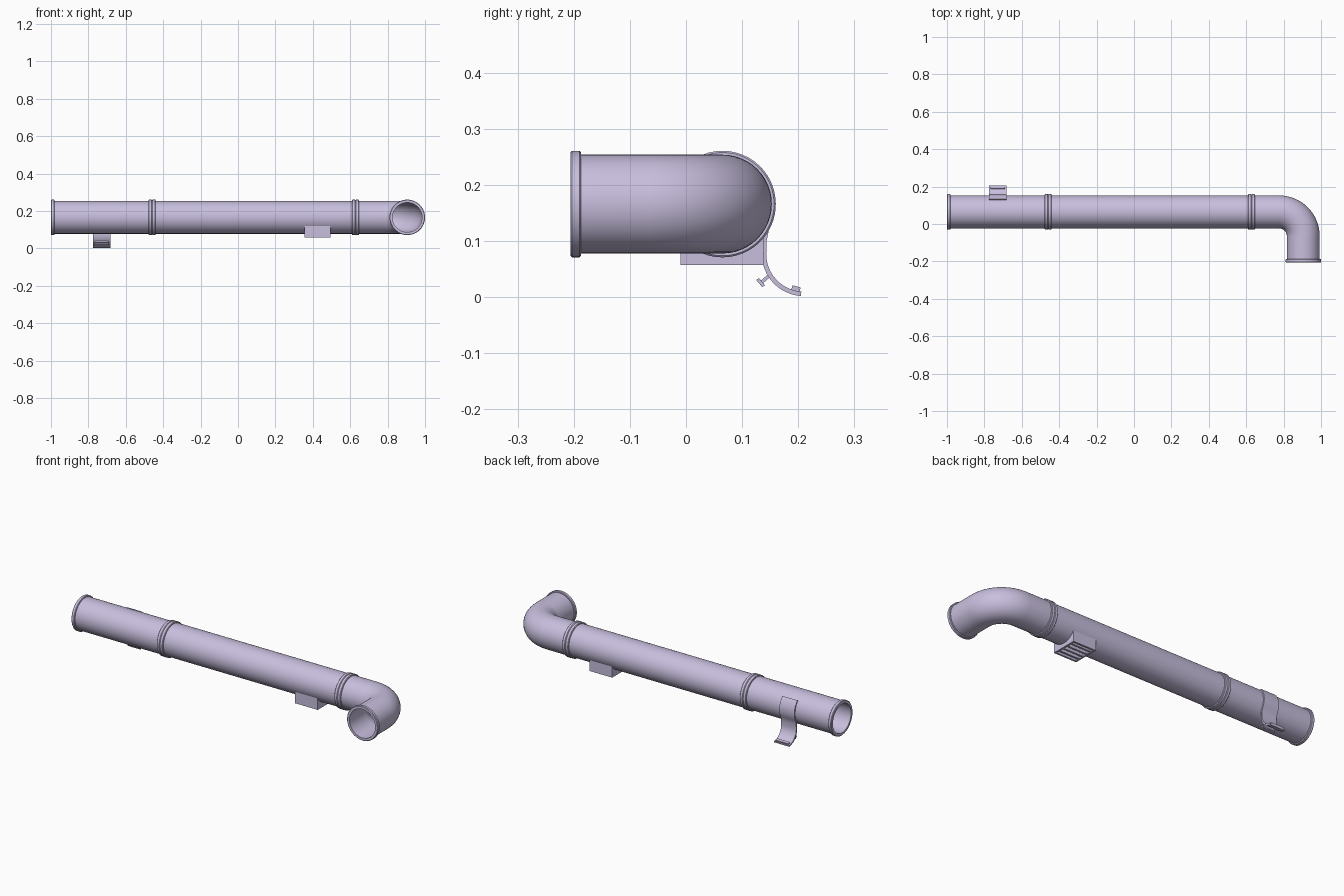
import bpy, bmesh, math
from mathutils import Vector, Matrix

cube = bpy.data.objects.get("Cube")
if cube:
    bpy.data.objects.remove(cube, do_unlink=True)

mat = bpy.data.materials.new("pale lavender")
mat.use_nodes = True
mat.diffuse_color = (0.58, 0.52, 0.73, 1)
mat.node_tree.nodes["Principled BSDF"].inputs["Base Color"].default_value = mat.diffuse_color

CY, CZ = 0.065, 0.166            # pipe axis
R, INNER, RIM = 0.088, 0.079, 0.095
BEND = 0.13                      # elbow centreline radius
ELBOW_X, OPEN_Y = 0.905, -0.206
STRAIGHT = ELBOW_X - BEND + 1
ARC = BEND * math.pi / 2
TOTAL = STRAIGHT + ARC + CY - BEND - OPEN_Y
SIDES = 48


def finish(name, bm, smooth=True):
    bmesh.ops.recalc_face_normals(bm, faces=bm.faces)
    mesh = bpy.data.meshes.new(name)
    bm.to_mesh(mesh)
    bm.free()
    mesh.materials.append(mat)
    ob = bpy.data.objects.new(name, mesh)
    bpy.context.collection.objects.link(ob)
    if smooth:
        bpy.ops.object.select_all(action='DESELECT')
        ob.select_set(True)
        bpy.context.view_layer.objects.active = ob
        bpy.ops.object.shade_smooth_by_angle(angle=math.radians(35))
    return ob


def axis_at(s):
    """Centre and turn angle at distance s along the pipe."""
    turn = min(max((s - STRAIGHT) / BEND, 0), math.pi / 2)
    x = -1 + min(s, STRAIGHT) + BEND * math.sin(turn)
    y = CY - BEND * (1 - math.cos(turn)) - max(s - STRAIGHT - ARC, 0)
    return Vector((x, y, CZ)), turn


def pipe(name, start, end):
    """Hollow pipe section with a rounded rim at both ends."""
    w, c = 0.019, 0.003
    lip = [(0, INNER), (0, RIM - c), (c, RIM), (w - c, RIM), (w, RIM - c), (w, R)]
    cuts = [STRAIGHT + ARC * i / 16 for i in range(17)]
    cuts = [s for s in cuts if start + w < s < end - w]
    rings = [(start + d, r) for d, r in lip]
    rings += [(s, R) for s in cuts]
    rings += [(end - d, r) for d, r in reversed(lip)]
    rings += [(s, INNER) for s in reversed(cuts)]
    bm = bmesh.new()
    loops = []
    for s, r in rings:
        centre, turn = axis_at(s)
        side = Vector((math.sin(turn), math.cos(turn), 0))
        loops.append([bm.verts.new(centre + side * r * math.cos(a) + Vector((0, 0, r * math.sin(a))))
                      for a in (2 * math.pi * k / SIDES for k in range(SIDES))])
    for a, b in zip(loops, loops[1:] + loops[:1]):
        for k in range(SIDES):
            n = (k + 1) % SIDES
            bm.faces.new((a[k], a[n], b[n], b[k]))
    finish(name, bm)


def box(bm, centre, size, tilt=0):
    m = Matrix.Translation(centre) @ Matrix.Rotation(tilt, 4, 'X') @ Matrix.Diagonal((*size, 1))
    bmesh.ops.create_cube(bm, size=1, matrix=m)


# Three pipe sections, the last with the elbow
JOINT_A, JOINT_B = 0.541, 1.628
pipe("short_pipe", 0, JOINT_A)
pipe("long_pipe", JOINT_A, JOINT_B)
pipe("elbow_pipe", JOINT_B, TOTAL)

# Vent box under the long pipe: four walls, a ceiling and slats
x0, x1, y0, y1, z0, z1 = 0.355, 0.495, -0.01, 0.138, 0.057, 0.125
mx, my, mz, t = (x0 + x1) / 2, (y0 + y1) / 2, (z0 + z1) / 2, 0.01
bm = bmesh.new()
for x in (x0 + t / 2, x1 - t / 2):
    box(bm, (x, my, mz), (t, y1 - y0, z1 - z0))
for y in (y0 + t / 2, y1 - t / 2):
    box(bm, (mx, y, mz), (x1 - x0 - 2 * t, t, z1 - z0))
box(bm, (mx, my, 0.085), (x1 - x0 - 2 * t, y1 - y0 - 2 * t, 0.006))
finish("vent_box", bm, False)
bm = bmesh.new()
for i in range(1, 5):
    box(bm, (mx, y0 + (y1 - y0) * i / 5, z0 + 0.012), (x1 - x0 - 2 * t, 0.010, 0.022))
finish("vent_slats", bm, False)

# Spring clip: hugs the back of the pipe, then curls outwards
CLIP_X0, CLIP_X1, THICK = -0.775, -0.683, 0.008
path = []
for i in range(13):
    a = math.radians(44 - 74 * i / 12)
    path.append(Vector((CY + 0.091 * math.cos(a), CZ + 0.091 * math.sin(a))))
path.append(Vector((0.1395, 0.100)))
for i in range(13):
    a = math.radians(180 + 86 * i / 12)
    path.append(Vector((0.210 + 0.071 * math.cos(a), 0.077 + 0.071 * math.sin(a))))
bm = bmesh.new()
rows = []
for i, p in enumerate(path):
    d = (path[min(i + 1, len(path) - 1)] - path[max(i - 1, 0)]).normalized()
    n = Vector((-d.y, d.x)) * THICK / 2
    rows.append([bm.verts.new((x, q.x, q.y)) for x, q in
                 ((CLIP_X0, p - n), (CLIP_X1, p - n), (CLIP_X1, p + n), (CLIP_X0, p + n))])
for a, b in zip(rows, rows[1:]):
    for k in range(4):
        n = (k + 1) % 4
        bm.faces.new((a[k], a[n], b[n], b[k]))
bm.faces.new(rows[0])
bm.faces.new(rows[-1])
finish("clip_strap", bm)

# Bar on a stem outside the curl, and a ridge on the strap's end
mid = (CLIP_X0 + CLIP_X1) / 2
bm = bmesh.new()
tilt = math.radians(40)
box(bm, (mid, 0.142, 0.033), (0.07, 0.018, 0.006), tilt)
box(bm, (mid, 0.133, 0.026), (0.076, 0.006, 0.017), tilt)
finish("clip_catch", bm, False)
bm = bmesh.new()
box(bm, (mid, 0.196, 0.0155), (0.076, 0.015, 0.008), math.radians(-15))
finish("clip_ridge", bm, False)
